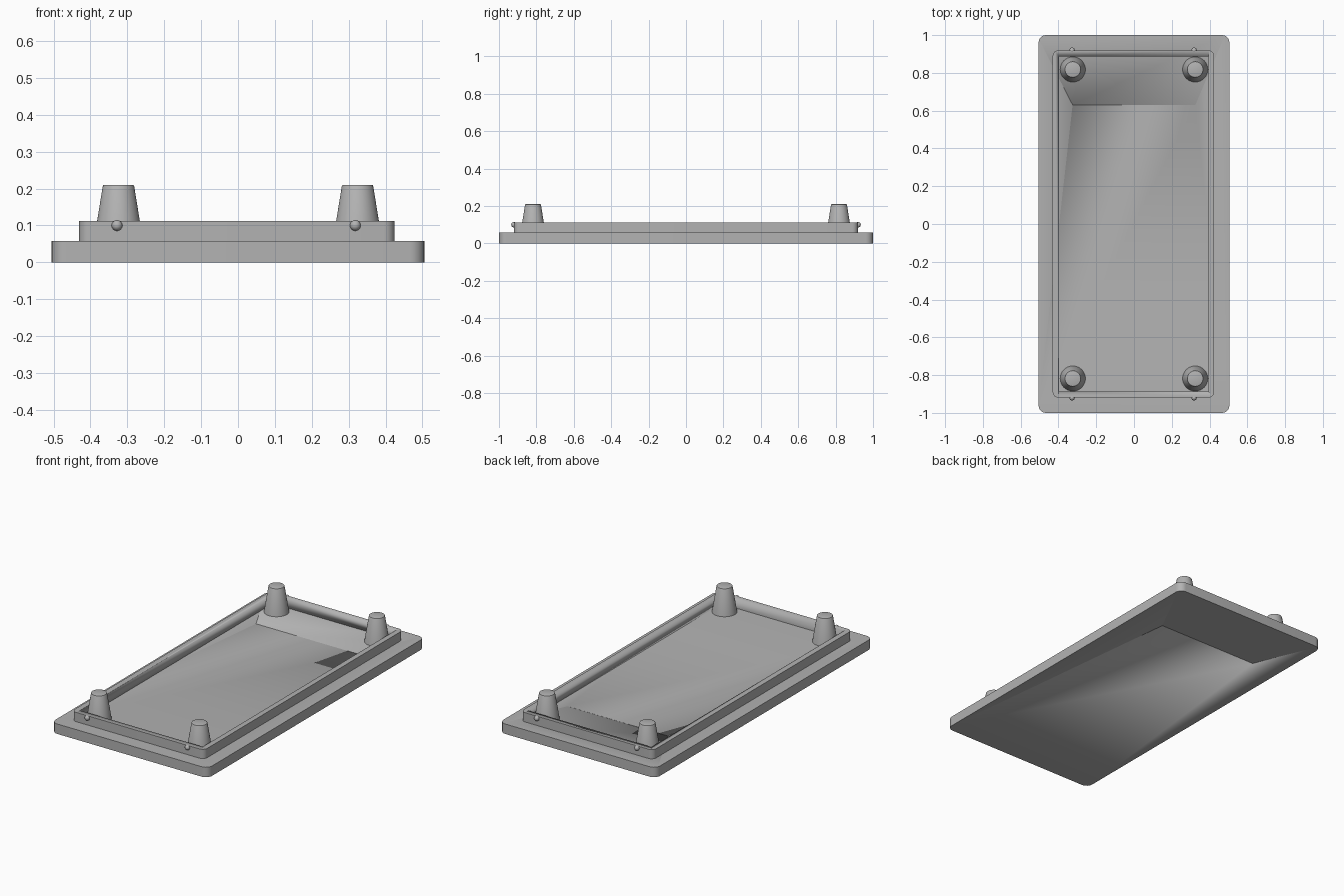
import bpy, bmesh, math
from mathutils import Matrix

cube = bpy.data.objects.get("Cube")
if cube:
    bpy.data.objects.remove(cube, do_unlink=True)

grey = bpy.data.materials.new("mid grey")
grey.use_nodes = True
grey.diffuse_color = (0.45, 0.45, 0.45, 1)
grey.node_tree.nodes["Principled BSDF"].inputs["Base Color"].default_value = grey.diffuse_color

PLATE_TOP, RIM_TOP, POST_TOP = 0.058, 0.112, 0.21
SHIFT = -0.003  # the rim sits slightly off centre


def finish(name, bm, smooth=True):
    """Turn a bmesh into a named grey object."""
    mesh = bpy.data.meshes.new(name)
    bm.to_mesh(mesh)
    bm.free()
    mesh.materials.append(grey)
    obj = bpy.data.objects.new(name, mesh)
    bpy.context.collection.objects.link(obj)
    bpy.ops.object.select_all(action="DESELECT")
    obj.select_set(True)
    bpy.context.view_layer.objects.active = obj
    if smooth:
        bpy.ops.object.shade_smooth_by_angle(angle=math.radians(30))
    return obj


def slab(name, width, depth, low, high, radius=0, x=0, y=0):
    """Box with rounded vertical corners."""
    bm = bmesh.new()
    place = Matrix.Translation((x, y, (low + high) / 2)) @ Matrix.Diagonal((width, depth, high - low, 1))
    bmesh.ops.create_cube(bm, size=1, matrix=place)
    if radius:
        upright = [e for e in bm.edges if abs(e.verts[0].co.z - e.verts[1].co.z) > 0.01]
        bmesh.ops.bevel(bm, geom=upright, offset=radius, segments=8, profile=0.5, affect="EDGES")
    return finish(name, bm)


def cut(target, cutter):
    """Subtract the cutter and remove it."""
    mod = target.modifiers.new("cut", "BOOLEAN")
    mod.operation = "DIFFERENCE"
    mod.solver = "EXACT"
    mod.object = cutter
    bpy.context.view_layer.objects.active = target
    bpy.ops.object.modifier_apply(modifier=mod.name)
    bpy.data.objects.remove(cutter, do_unlink=True)


# Base plate with a hairline slit through it
plate = slab("base_plate", 1.01, 2.0, 0, PLATE_TOP, radius=0.04)
cut(plate, slab("slit_cutter", 0.65, 0.001, -0.1, 0.2, y=0.63))

# Raised rim, rounded outside and square inside
rim = slab("raised_rim", 0.855, 1.838, PLATE_TOP - 0.004, RIM_TOP, radius=0.03, x=SHIFT)
cut(rim, slab("rim_cutter", 0.791, 1.774, 0, 0.3, x=-0.002))

for side, sx in (("right", -1), ("left", 1)):
    for end, sy in (("front", -1), ("back", 1)):
        # Tapered corner post
        bm = bmesh.new()
        low = PLATE_TOP - 0.002
        bmesh.ops.create_cone(bm, cap_ends=True, segments=48, radius1=0.067, radius2=0.042,
                              depth=POST_TOP - low,
                              matrix=Matrix.Translation((sx * 0.324, sy * 0.818, (low + POST_TOP) / 2)))
        top_edges = [e for e in bm.edges if all(v.co.z > POST_TOP - 0.001 for v in e.verts)]
        bmesh.ops.bevel(bm, geom=top_edges, offset=0.003, segments=2, profile=0.5, affect="EDGES")
        finish(f"post_{end}_{side}", bm)

        # Small round snap bump on the end of the rim
        bm = bmesh.new()
        bmesh.ops.create_uvsphere(bm, u_segments=24, v_segments=16, radius=0.0145,
                                  matrix=Matrix.Translation((sx * 0.323 - 0.005, sy * 0.92, 0.1)))
        finish(f"snap_bump_{end}_{side}", bm)
